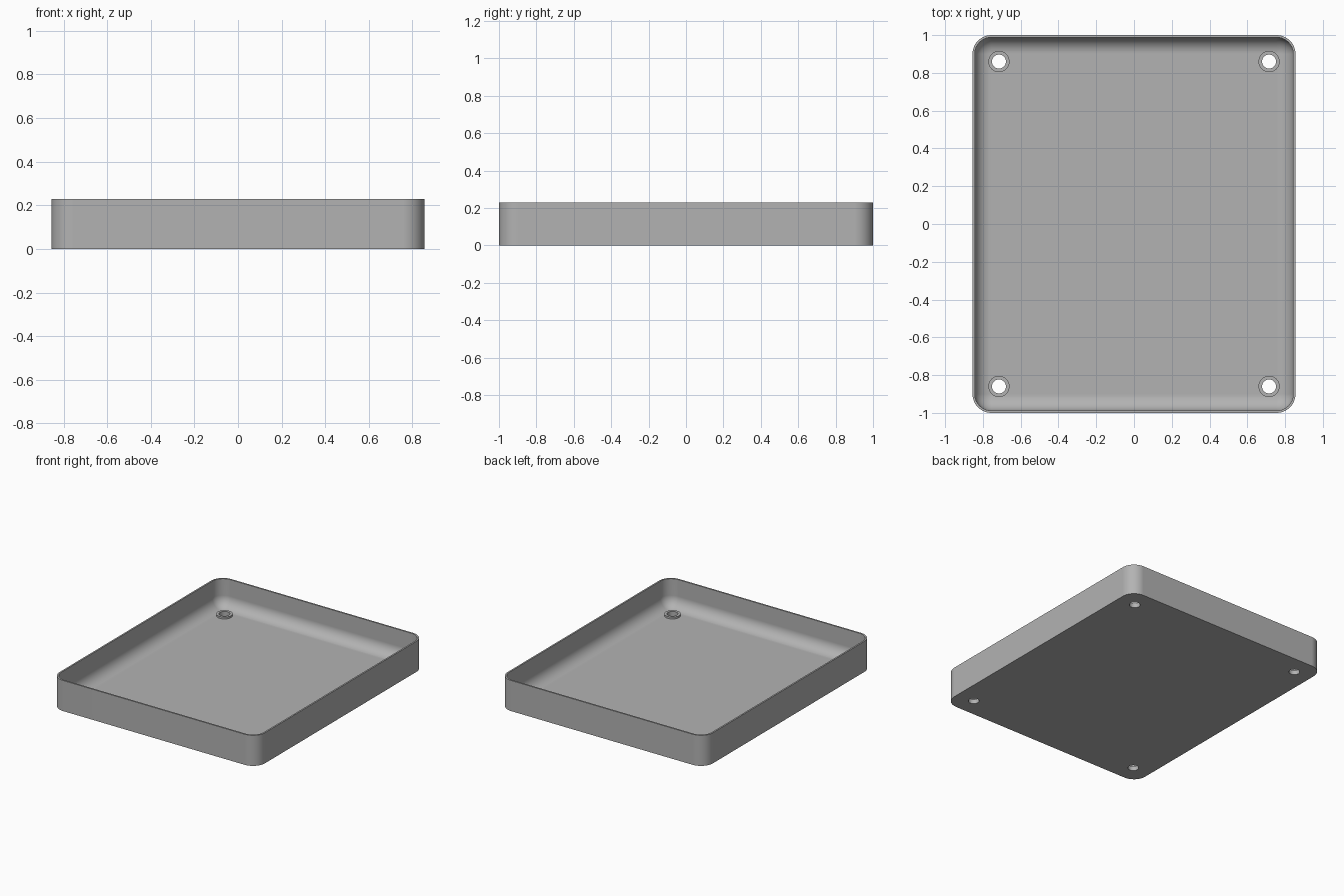
import bpy, bmesh, math

cube = bpy.data.objects.get("Cube")
if cube:
    bpy.data.objects.remove(cube)

HALF_X, HALF_Y, HEIGHT = 0.855, 1.0, 0.23
CORNER, WALL, FLOOR, FILLET = 0.1, 0.012, 0.02, 0.085
HOLE_X, HOLE_Y, HOLE_R = 0.715, 0.86, 0.037
BOSS_R, BOSS_TOP = 0.056, 0.034

grey = bpy.data.materials.new("plain grey")
grey.use_nodes = True
colour = (0.45, 0.45, 0.45, 1)
grey.diffuse_color = colour
grey.node_tree.nodes["Principled BSDF"].inputs["Base Color"].default_value = colour


def rounded_ring(bm, inset, z, steps=12):
    """Rounded rectangle of vertices, offset inwards by inset."""
    ring = []
    r = CORNER - inset
    for quarter, (sx, sy) in enumerate([(1, 1), (-1, 1), (-1, -1), (1, -1)]):
        for i in range(steps + 1):
            a = (quarter + i / steps) * math.pi / 2
            ring.append(bm.verts.new((sx * (HALF_X - CORNER) + r * math.cos(a),
                                      sy * (HALF_Y - CORNER) + r * math.sin(a), z)))
    return ring


def cylinder(name, radius, z0, z1, x, y):
    bpy.ops.mesh.primitive_cylinder_add(vertices=48, radius=radius, depth=z1 - z0,
                                        location=(x, y, (z0 + z1) / 2))
    ob = bpy.context.object
    ob.name = name
    ob.data.materials.append(grey)
    return ob


def boolean(target, tool, operation):
    mod = target.modifiers.new(operation.lower(), 'BOOLEAN')
    mod.operation, mod.solver, mod.object = operation, 'EXACT', tool
    bpy.context.view_layer.objects.active = target
    bpy.ops.object.modifier_apply(modifier=mod.name)
    bpy.data.objects.remove(tool)


# Tray shell: outer wall, thin rim, inner wall, rounded inner foot
profile = [(0, 0), (0, HEIGHT), (WALL, HEIGHT)]
for i in range(13):
    a = i / 12 * math.pi / 2
    profile.append((WALL + FILLET * (1 - math.cos(a)), FLOOR + FILLET * (1 - math.sin(a))))
bm = bmesh.new()
rings = [rounded_ring(bm, inset, z) for inset, z in profile]
for low, high in zip(rings, rings[1:]):
    for i in range(len(low)):
        j = (i + 1) % len(low)
        bm.faces.new((low[i], low[j], high[j], high[i]))
bm.faces.new(rings[0][::-1])
bm.faces.new(rings[-1])
bmesh.ops.recalc_face_normals(bm, faces=bm.faces)
mesh = bpy.data.meshes.new("tray")
bm.to_mesh(mesh)
bm.free()
mesh.materials.append(grey)
tray = bpy.data.objects.new("tray", mesh)
bpy.context.collection.objects.link(tray)

# Low collars around the four screw holes
for sx in (-1, 1):
    for sy in (-1, 1):
        x, y = sx * HOLE_X, sy * HOLE_Y
        boolean(tray, cylinder("collar", BOSS_R, FLOOR / 2, BOSS_TOP, x, y), 'UNION')
        boolean(tray, cylinder("hole_cutter", HOLE_R, -0.1, 0.1, x, y), 'DIFFERENCE')

# Smooth shading with crisp edges
bpy.ops.object.select_all(action='DESELECT')
tray.select_set(True)
bpy.context.view_layer.objects.active = tray
bpy.ops.object.shade_smooth_by_angle(angle=math.radians(35))
weighted = tray.modifiers.new("weighted normals", 'WEIGHTED_NORMAL')
weighted.keep_sharp = True
